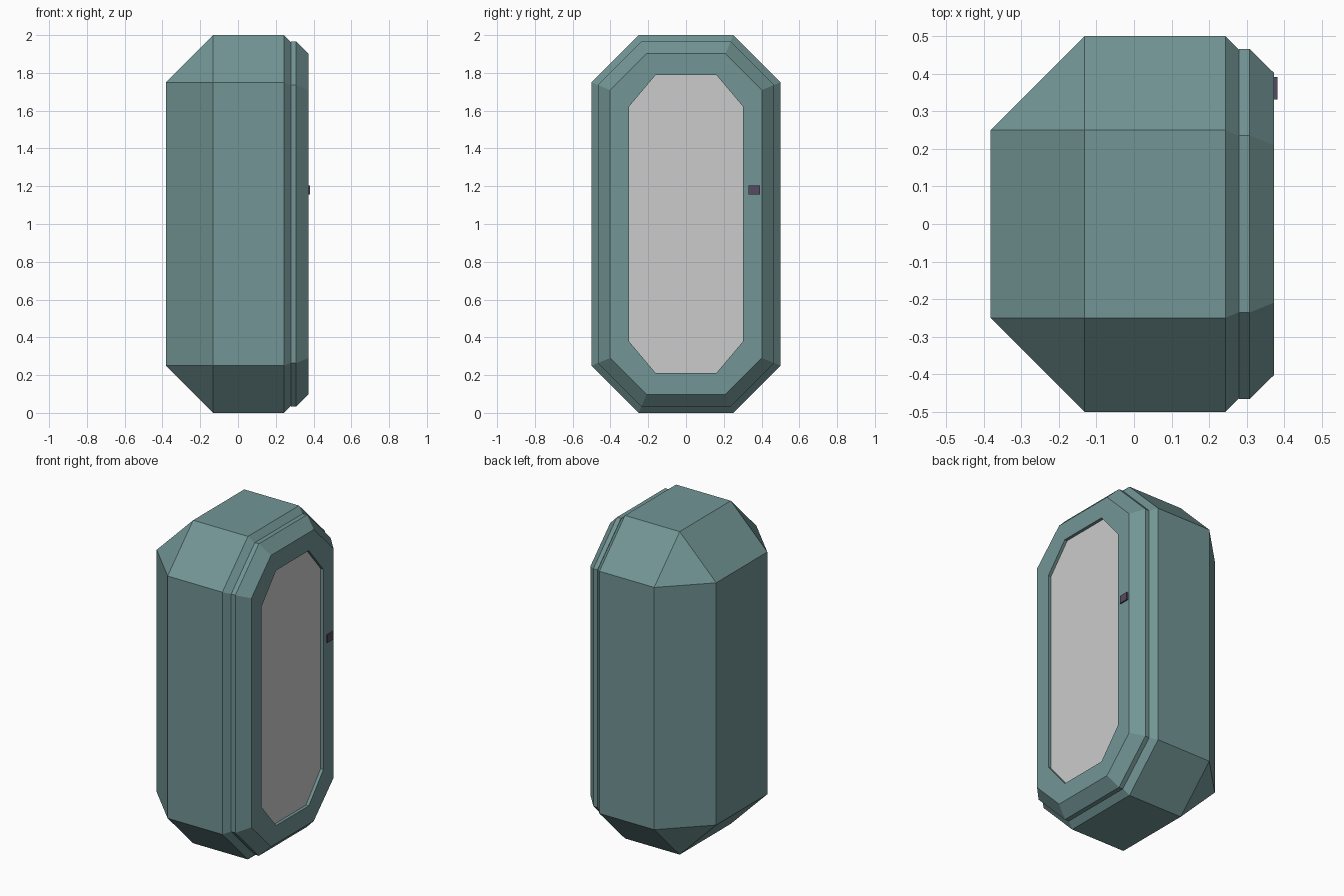
import bpy, bmesh
from math import tan, pi

if "Cube" in bpy.data.objects:
    bpy.data.objects.remove(bpy.data.objects["Cube"])


def material(name, color):
    mat = bpy.data.materials.new(name)
    mat.diffuse_color = (*color, 1)
    mat.use_nodes = True
    mat.node_tree.nodes["Principled BSDF"].inputs["Base Color"].default_value = mat.diffuse_color
    return mat


def octagon(hy, hz, cy, cz):
    """Chamfered rectangle around z = 1: half sizes, then corner points."""
    quarter = [(hy, cz), (cy, hz)]
    half = quarter + [(-y, z) for y, z in reversed(quarter)]
    return half + [(-y, -z) for y, z in half]


def shell(d):
    """Pod outline inset evenly by d."""
    k = d * tan(pi / 8)
    return octagon(0.5 - d, 1 - d, 0.25 - k, 0.75 - k)


def loft(name, rings, mat=None, cap_start=True, cap_end=True):
    """Skin a row of eight-sided rings, each given as (x, outline)."""
    bm = bmesh.new()
    loops = [[bm.verts.new((x, y, z + 1)) for y, z in pts] for x, pts in rings]
    for a, b in zip(loops, loops[1:]):
        for i in range(8):
            j = (i + 1) % 8
            bm.faces.new((a[i], a[j], b[j], b[i]))
    if cap_start:
        bm.faces.new(loops[0][::-1])
    if cap_end:
        bm.faces.new(loops[-1])
    bmesh.ops.remove_doubles(bm, verts=bm.verts, dist=1e-4)
    bmesh.ops.recalc_face_normals(bm, faces=bm.faces)
    mesh = bpy.data.meshes.new(name)
    bm.to_mesh(mesh)
    bm.free()
    obj = bpy.data.objects.new(name, mesh)
    bpy.context.collection.objects.link(obj)
    if mat:
        mesh.materials.append(mat)
    return obj


teal = material("teal_shell", (0.17, 0.30, 0.30))
dark = material("dark_handle", (0.09, 0.07, 0.12))

# Pod body: rear collapses to a rectangle, front edge is bevelled
loft("pod_body", [
    (-0.382, octagon(0.25, 0.75, 0.25, 0.75)),
    (-0.132, shell(0)),
    (0.243, shell(0)),
    (0.28, shell(0.037)),
], teal)

# Door frame: sloped rim with a recessed window opening
opening = octagon(0.303, 0.79, 0.16, 0.62)
loft("door_frame", [
    (0.28, shell(0.034)),
    (0.308, shell(0.034)),
    (0.373, shell(0.098)),
    (0.373, opening),
    (0.353, opening),
], teal, cap_end=False)

# Window pane, left grey
loft("window_pane", [(0.34, opening), (0.354, opening)])

# Handle
bpy.ops.mesh.primitive_cube_add(size=1, location=(0.372, 0.361, 1.18))
handle = bpy.context.object
handle.name = "handle"
handle.scale = (0.02, 0.06, 0.048)
handle.data.materials.append(dark)
